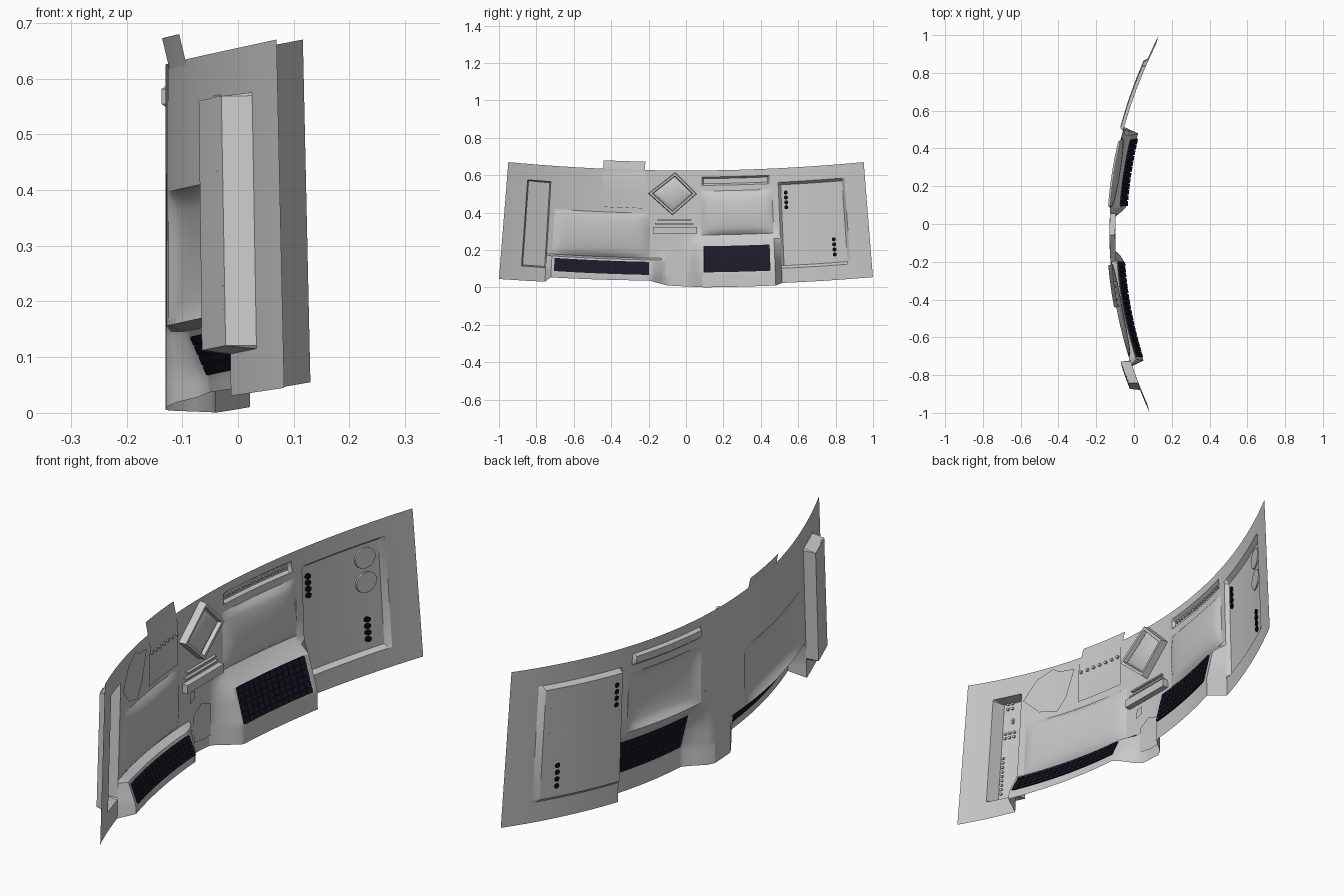
import bpy, bmesh, math
from mathutils import Matrix, Vector

cube = bpy.data.objects.get("Cube")
if cube:
    bpy.data.objects.remove(cube)


def material(name, rgb):
    m = bpy.data.materials.new(name)
    m.use_nodes = True
    m.diffuse_color = (*rgb, 1)
    m.node_tree.nodes["Principled BSDF"].inputs["Base Color"].default_value = (*rgb, 1)
    return m


GREY = material("panel grey", (0.58, 0.58, 0.58))
NAVY = material("key navy", (0.012, 0.010, 0.022))
BLACK = material("button black", (0.004, 0.004, 0.006))
made = []


def lerp(table, t):
    if t <= table[0][0]:
        return table[0][1]
    for (a, p), (b, q) in zip(table, table[1:]):
        if t <= b:
            return p + (q - p) * (t - a) / (b - a)
    return table[-1][1]


# Slanted ledges that stand out below the two screens
LEFT_LEDGE = [(0, .075), (.065, .07), (.145, .035), (.155, 0)]
RIGHT_LEDGE = [(0, .085), (.08, .085), (.22, .05), (.25, .02), (.28, 0)]
WEIGHT = [(-.755, 0), (-.725, 1), (-.2, 1), (-.1, 0), (0, 0), (.1, 1), (.485, 1), (.515, 0)]


def warp(p):
    """Bend flat panel space (offset, across, up) into the curved console."""
    o, u, v = p
    w = lerp(WEIGHT, u)
    w = w * w * (3 - 2 * w)
    ledge = lerp(LEFT_LEDGE if u < 0 else RIGHT_LEDGE, v) * w
    x = -.13 + .236 * (u + .05) ** 2 - .022 * v * u * u + ledge + o
    return Vector((x, u * (1 - .08 * v), v + .045 * u * u))


def finish(name, bm, mats):
    for v in bm.verts:
        v.co = warp(v.co)
    me = bpy.data.meshes.new(name)
    bm.to_mesh(me)
    bm.free()
    for m in mats:
        me.materials.append(m)
    ob = bpy.data.objects.new(name, me)
    bpy.context.collection.objects.link(ob)
    made.append(ob)
    return ob


def span(a, b, n):
    return [a + (b - a) * i / n for i in range(n + 1)]


def patch(name, us, vs, offset, mats=(GREY,), rule=None, low=None):
    """Grid surface; rule gives each cell a material index, or None for a hole."""
    bm = bmesh.new()
    rows = [[bm.verts.new((offset(u, v), u, low(u) if low and v == vs[0] else v))
             for v in vs] for u in us]
    for i in range(len(us) - 1):
        for j in range(len(vs) - 1):
            k = rule((us[i] + us[i + 1]) / 2, (vs[j] + vs[j + 1]) / 2) if rule else 0
            if k is not None:
                f = bm.faces.new((rows[i][j], rows[i + 1][j], rows[i + 1][j + 1], rows[i][j + 1]))
                f.material_index = k
    bmesh.ops.delete(bm, geom=[v for v in bm.verts if not v.link_faces], context='VERTS')
    return finish(name, bm, mats)


# Regions: u0, u1, v0, v1
LEFT_TRAY = (-.885, -.755, .08, .54)
RIGHT_TRAY = (.515, .885, .09, .55)
LEFT_SCREEN = (-.725, -.2, .155, .395)
RIGHT_SCREEN = (.085, .48, .28, .515)
VENT = (.09, .465, .545, .59)
LEFT_KEYS = (-.71, -.2, .065, .135)
RIGHT_KEYS = (.095, .455, .08, .22)
HOLES = [LEFT_TRAY, RIGHT_TRAY, LEFT_SCREEN, RIGHT_SCREEN, VENT]
KEYS = [LEFT_KEYS, RIGHT_KEYS]


def inside(r, u, v):
    return r[0] < u < r[1] and r[2] < v < r[3]


def sheet_rule(u, v):
    if any(inside(r, u, v) for r in HOLES):
        return None
    return 1 if any(inside(r, u, v) for r in KEYS) else 0


def breaks(fixed, lo, hi, step):
    """Required grid lines plus evenly spaced fill between them."""
    pts = sorted(set(fixed + [lo, hi]))
    out = []
    for a, b in zip(pts, pts[1:]):
        out += span(a, b, max(1, round((b - a) / step)))[:-1]
    return out + [hi]


# Main curved sheet
BOTTOM = [(-1, 0), (-.755, .005), (-.725, .03), (-.2, .035), (-.1, .01), (.1, 0), (.485, 0), (.515, .012), (1, .01)]
U = breaks([x for r in HOLES + KEYS for x in r[:2]] + [-.1, 0, .1], -1.0, 1.0, .03)
V = breaks([x for r in HOLES + KEYS for x in r[2:]] + [.05, .145, .25], 0.0, .625, .05)
patch("console_sheet", U, V, lambda u, v: 0, (GREY, NAVY), sheet_rule, lambda u: lerp(BOTTOM, u))


# Recessed trays with sloping walls
def tray(name, r, depth, inset):
    u0, u1, v0, v1 = r
    us = [u0] + span(u0 + inset, u1 - inset, 8) + [u1]
    vs = [v0] + span(v0 + inset, v1 - inset, 2) + [v1]
    return patch(name, us, vs, lambda u, v: 0 if u in (u0, u1) or v in (v0, v1) else depth)


tray("left_tray", LEFT_TRAY, -.053, .006)
tray("right_tray", RIGHT_TRAY, -.018, .014)
tray("vent_tray", VENT, -.012, .009)


# Bulging screens
def screen(name, r):
    u0, u1, v0, v1 = r

    def bulge(u, v):
        a = (2 * u - u0 - u1) / (u1 - u0)
        b = (2 * v - v0 - v1) / (v1 - v0)
        return .032 * math.sqrt(max(0, (1 - a * a) * (1 - b * b)))
    return patch(name, span(u0, u1, 20), span(v0, v1, 14), bulge)


screen("left_screen", LEFT_SCREEN)
screen("right_screen", RIGHT_SCREEN)


# Boxes and round buttons in panel space
def boxes(name, items, mat):
    bm = bmesh.new()
    for o, u, v, d, w, h in items:
        m = Matrix.Translation((o, u, v)) @ Matrix.Diagonal((d, w, h, 1))
        bmesh.ops.create_cube(bm, size=1, matrix=m)
    return finish(name, bm, [mat])


def discs(name, centres, radius, height, mat, base=0, sides=10):
    bm = bmesh.new()
    turn = Matrix.Rotation(math.pi / 2, 4, 'Y')
    for u, v in centres:
        bmesh.ops.create_cone(bm, cap_ends=True, segments=sides, radius1=radius, radius2=radius,
                              depth=height, matrix=Matrix.Translation((base + height / 2, u, v)) @ turn)
    return finish(name, bm, [mat])


def keyboard(name, r, cols, rows):
    u0, u1, v0, v1 = r
    w, h = (u1 - u0) / cols, (v1 - v0) / rows
    boxes(name, [(.003, u0 + w * (i + .5), v0 + h * (j + .5), .01, w * .86, h * .84)
                 for i in range(cols) for j in range(rows)], NAVY)


keyboard("left_keyboard", LEFT_KEYS, 18, 4)
keyboard("right_keyboard", RIGHT_KEYS, 12, 6)

# Tray controls
discs("right_tray_dials", [(.81, .48), (.81, .38)], .042, .006, GREY, -.018, 24)
discs("right_tray_buttons", [(.555, .415 + .026 * i) for i in range(4)]
      + [(.805, .147 + .027 * i) for i in range(4)], .011, .009, BLACK, -.018)
discs("left_tray_studs", [(-.868, .13 + .02 * i) for i in range(9)]
      + [(-.865 + .02 * i, .38 + .02 * j) for i in range(3) for j in range(2)]
      + [(-.86 + .02 * i, .51 + .022 * j) for i in range(2) for j in range(2)]
      + [(-.835, .445), (-.835, .457)], .006, .006, GREY, -.053, 8)
discs("vent_studs", [(u, .568) for u in span(.115, .44, 18)], .005, .006, GREY, -.012, 8)

# Centre bars
boxes("centre_bars", [(.012, -.06, .305, .024, .24, .034),
                      (.006, -.065, .339, .012, .21, .006),
                      (.006, -.065, .36, .012, .19, .006)], GREY)

# Diamond display with raised frame and domed glass
bm = bmesh.new()
rings = []
for s, o in [(1, 0), (.97, .03), (.84, .03), (.8, .015), (.6, .024), (.3, .03), (.02, .032)]:
    corners = [(.135, 0), (.015, .115), (-.135, 0), (0, -.113)]
    rings.append([bm.verts.new((o, -.075 + a * s, .5 + b * s)) for a, b in corners])
for low, top in zip(rings, rings[1:]):
    for i in range(4):
        k = (i + 1) % 4
        bm.faces.new((low[i], low[k], top[k], top[i]))
bm.faces.new(rings[-1])
finish("diamond_display", bm, [GREY])

# Leaning note card with a row of studs
patch("note_card", span(-.465, -.23, 6), [.42, .5, .58, .67],
      lambda u, v: lerp([(.58, .008), (.67, -.013)], v))
discs("note_card_studs", [(u, .55) for u in span(-.45, -.245, 6)], .007, .008, GREY, .008, 8)


# Thin loose sheets lying on the panel
def sheet(name, outline):
    bm = bmesh.new()
    bm.faces.new([bm.verts.new((.006, u, v)) for u, v in outline])
    bmesh.ops.triangulate(bm, faces=bm.faces[:])
    return finish(name, bm, [GREY])


sheet("left_loose_sheet", [(-.66, .43), (-.57, .41), (-.53, .46), (-.49, .58), (-.57, .59),
                           (-.6, .61), (-.68, .58), (-.74, .5)])
sheet("centre_loose_sheet", [(-.11, .06), (-.05, .05), (0, .05), (0, .18), (-.06, .2), (-.11, .17)])
sheet("small_tag", [(-.135, .225), (-.1, .235), (-.1, .27), (-.13, .265)])

# Smooth the curved surfaces, keeping the edges sharp
bpy.ops.object.select_all(action='DESELECT')
for ob in made:
    ob.select_set(True)
bpy.context.view_layer.objects.active = made[0]
bpy.ops.object.shade_smooth_by_angle(angle=math.radians(30))
